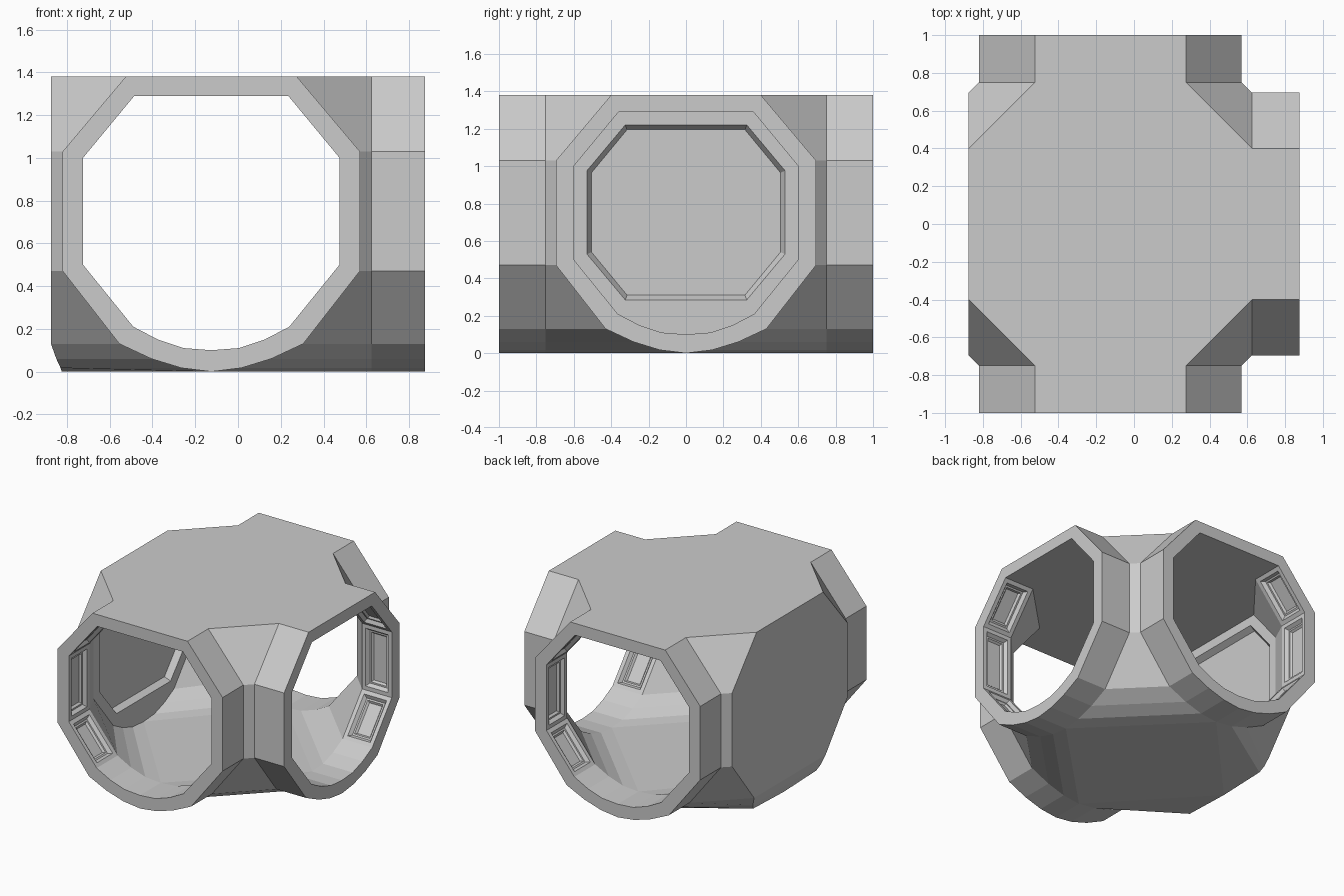
import bpy, bmesh
from mathutils import Vector, Matrix
from math import pi

if "Cube" in bpy.data.objects:
    bpy.data.objects.remove(bpy.data.objects["Cube"])

# Half profiles (sideways, height), from ceiling round to the floor centre
OUTER = [(.40, 1.38), (.695, 1.03), (.695, .47), (.43, .13), (.28, .06), (.14, .017), (0, 0)]
INNER = [(.36, 1.29), (.60, 1.0), (.60, .50), (.365, .21), (.25, .15), (.13, .11), (0, .10)]
HUB, END, CX = .75, 1.0, -.125
CLOSED = 2                                   # side facing -x has no opening

bm = bmesh.new()


def place(side, dist, u, z):
    p = Matrix.Rotation(side * pi / 2, 3, 'Z') @ Vector((dist, u, z))
    return bm.verts.new(p + Vector((CX, 0, 0)))


def ring(side, pts):
    """Full closed profile from half profile points (dist, u, z)."""
    return [place(side, *p) for p in pts] + [place(side, d, -u, z) for d, u, z in pts[-2::-1]]


def at(profile, dist):
    return [(dist, u, z) for u, z in profile]


def strip(a, b, closed=True):
    n = len(a)
    return [bm.faces.new((a[i], a[(i + 1) % n], b[(i + 1) % n], b[i]))
            for i in range(n if closed else n - 1)]


def hub(rings):
    """Ceiling, floor and four bevelled corners between the side profiles."""
    for k in range(4):
        a, b = rings[k], rings[(k + 1) % 4]
        strip(a[:7], [b[-i] if i else b[0] for i in range(1, 7)] + [b[6]], False)
    bm.faces.new([r[i] for r in rings for i in (-1, 0)])
    bm.faces.new([r[6] for r in rings])


# Outer and inner hub skins; the closed side has a tucked-under bottom edge
tuck = at(OUTER[:4], HUB) + [(.725, .41, .06), (.705, .38, .017), (.70, 0, 0)]
out = [ring(k, tuck if k == CLOSED else at(OUTER, HUB)) for k in range(4)]
inn = [ring(k, at(INNER, .67 if k == CLOSED else HUB)) for k in range(4)]
hub(out)
hub(inn)

# Three open arms with flat end rims
panels = []
for k in (0, 1, 3):
    oe, ie = ring(k, at(OUTER, END)), ring(k, at(INNER, END))
    strip(out[k], oe)
    strip(oe, ie)
    sides = strip(ie, inn[k])
    panels += [sides[i] for i in (0, 1, 2, 9, 10, 11)]

# Closed wall, outside
w = out[CLOSED]
bm.faces.new(w[:4] + w[9:])
for i in (3, 4):
    bm.faces.new((w[i], w[i + 1], w[11 - i], w[12 - i]))
bm.faces.new((w[5], w[6], w[7]))


# Closed wall, inside, with an octagonal recess
def octagon(dist, pts):
    return [place(CLOSED, dist, s * u, z) for s, q in ((1, pts), (-1, pts[::-1])) for u, z in q]


front = octagon(.67, [(.325, 1.22), (.53, .975), (.53, .53), (.325, .285)])
back = octagon(.715, [(.315, 1.195), (.505, .965), (.505, .54), (.315, .31)])
loops = []
for loop in (inn[CLOSED], front):
    for i, v in enumerate(loop):
        nxt = loop[(i + 1) % len(loop)]
        loops.append(bm.edges.get((v, nxt)) or bm.edges.new((v, nxt)))
bmesh.ops.triangle_fill(bm, edges=loops, use_beauty=True, normal=(1, 0, 0))
strip(front, back)
bm.faces.new(back)

bmesh.ops.recalc_face_normals(bm, faces=bm.faces[:])

# Stepped recessed panels on the inner arm sides
for thick, depth in ((.03, 0), (.018, -.025), (.012, 0), (.012, -.015)):
    bmesh.ops.inset_individual(bm, faces=panels, thickness=thick, depth=depth, use_even_offset=True)

# Merge coplanar triangles of the wall fill
bmesh.ops.dissolve_limit(bm, angle_limit=.001, verts=[], edges=[
    e for e in bm.edges if len(e.link_faces) == 2 and all(len(f.verts) == 3 for f in e.link_faces)])

mesh = bpy.data.meshes.new("corridor_junction")
bm.to_mesh(mesh)
bm.free()
bpy.context.collection.objects.link(bpy.data.objects.new("corridor_junction", mesh))
